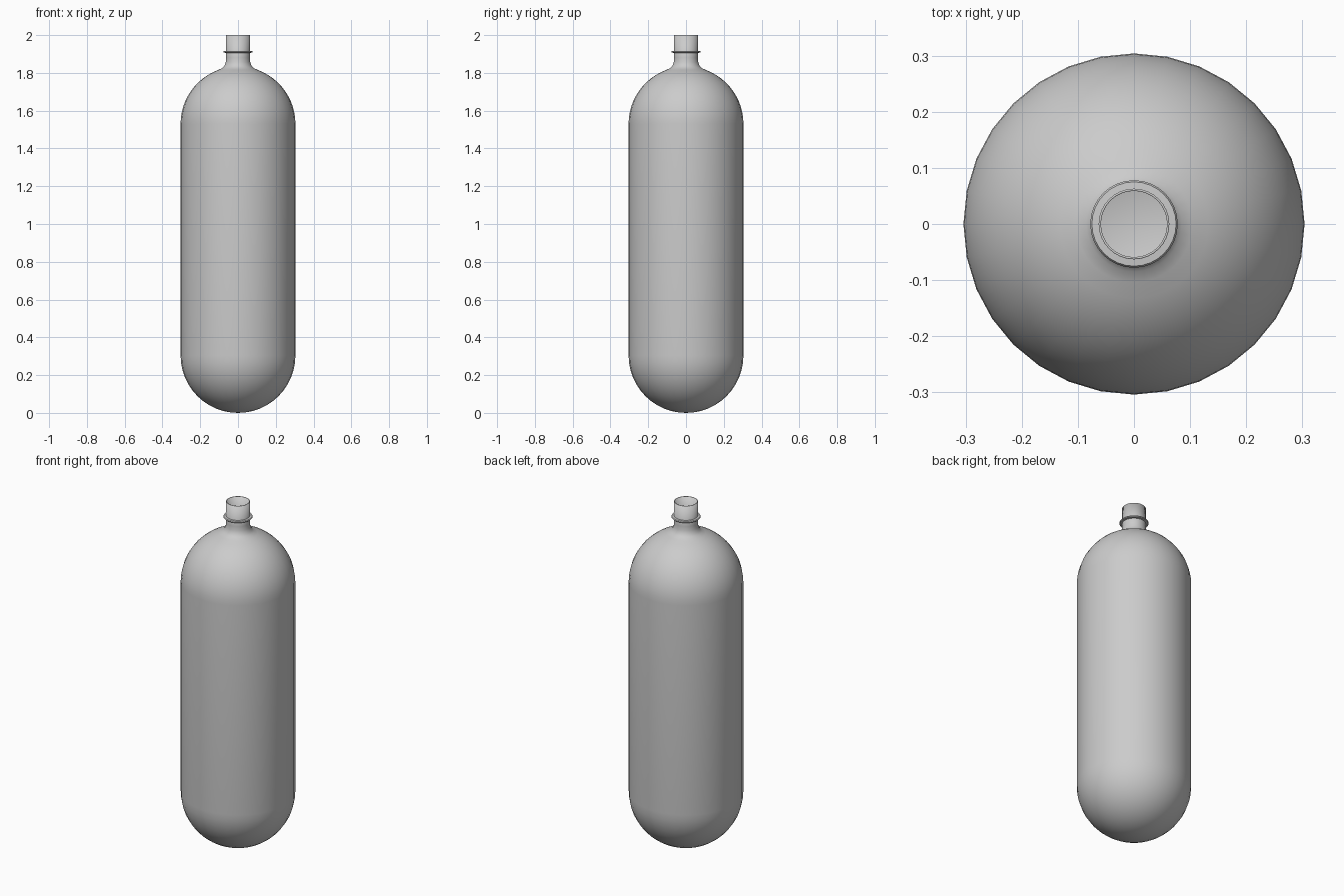
import bpy, bmesh
from math import sin, cos, pi, radians

if "Cube" in bpy.data.objects:
    bpy.data.objects.remove(bpy.data.objects["Cube"])

SEG = 32
R = 0.304


def lathe(name, profile, closed=False):
    """Revolve an (r, z) profile around the z axis."""
    bm = bmesh.new()
    vs = [bm.verts.new((r, 0, z)) for r, z in profile]
    es = [bm.edges.new(p) for p in zip(vs, vs[1:])]
    if closed:
        es.append(bm.edges.new((vs[-1], vs[0])))
    bmesh.ops.spin(bm, geom=vs + es, cent=(0, 0, 0), axis=(0, 0, 1),
                   angle=2 * pi, steps=SEG, use_duplicate=False)
    bmesh.ops.remove_doubles(bm, verts=bm.verts, dist=1e-5)
    bmesh.ops.recalc_face_normals(bm, faces=bm.faces)
    # open shells: make sure normals point away from the axis
    if not closed:
        f = max(bm.faces, key=lambda f: f.calc_area())
        c = f.calc_center_median()
        if f.normal.x * c.x + f.normal.y * c.y < 0:
            bmesh.ops.reverse_faces(bm, faces=bm.faces)
    me = bpy.data.meshes.new(name)
    bm.to_mesh(me)
    bm.free()
    ob = bpy.data.objects.new(name, me)
    bpy.context.collection.objects.link(ob)
    bpy.ops.object.select_all(action='DESELECT')
    ob.select_set(True)
    bpy.context.view_layer.objects.active = ob
    bpy.ops.object.shade_smooth_by_angle(angle=radians(35))
    return ob


# Bottle shell: round bottom, straight wall, round shoulder, neck
N = 12
bottom = [(R * sin(pi / 2 * i / N), R - R * cos(pi / 2 * i / N)) for i in range(N + 1)]
shoulder_z = 1.53
end = radians(70)
shoulder = [(R * cos(end * i / N), shoulder_z + R * sin(end * i / N)) for i in range(N + 1)]
neck = [(0.085, 1.825), (0.072, 1.838), (0.065, 1.857), (0.063, 1.88), (0.063, 2.0)]
bottle = lathe("bottle_shell", bottom + shoulder + neck)
wall = bottle.modifiers.new("wall", 'SOLIDIFY')
wall.thickness = 0.004
wall.offset = -1

# Thin flange around the neck
lathe("neck_ring", [(0.062, 1.906), (0.075, 1.907), (0.078, 1.911),
                    (0.075, 1.916), (0.062, 1.917)], closed=True)
